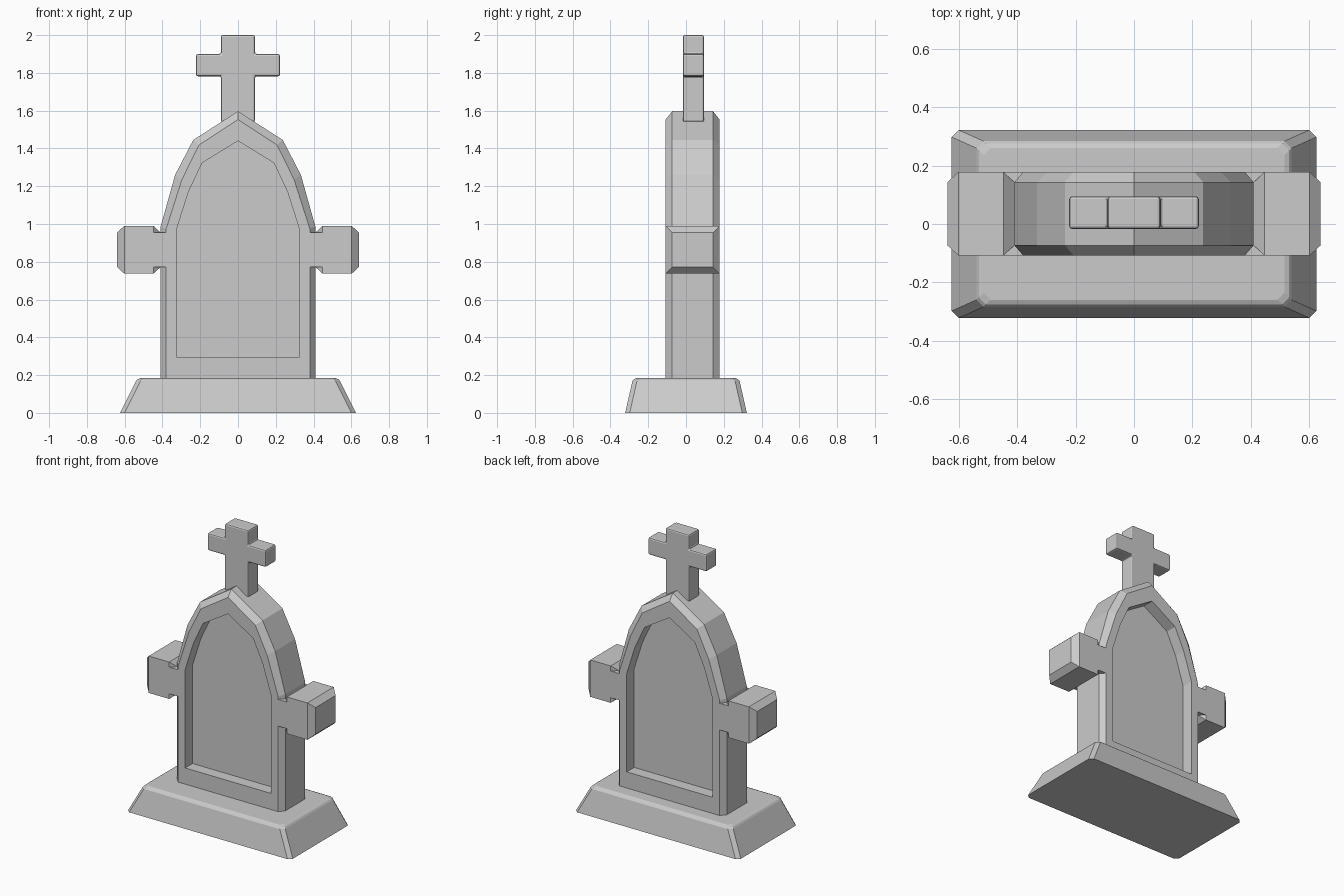
import bpy, bmesh

cube = bpy.data.objects.get("Cube")
if cube:
    bpy.data.objects.remove(cube, do_unlink=True)

stone = bpy.data.materials.new("grey stone")
stone.use_nodes = True
COLOUR = (0.6, 0.6, 0.6, 1)
stone.diffuse_color = COLOUR
stone.node_tree.nodes["Principled BSDF"].inputs["Base Color"].default_value = COLOUR

MID = 0.035      # depth centre of the upright stone
HALF = 0.143     # half its thickness
CUT = 0.035      # chamfer size


def loft(name, rings):
    """Skin equal-length rings of points and cap both ends."""
    bm = bmesh.new()
    loops = [[bm.verts.new(p) for p in ring] for ring in rings]
    n = len(loops[0])
    for a, b in zip(loops, loops[1:]):
        for i in range(n):
            j = (i + 1) % n
            bm.faces.new((a[i], a[j], b[j], b[i]))
    bm.faces.new(loops[0])
    bm.faces.new(loops[-1])
    bmesh.ops.recalc_face_normals(bm, faces=bm.faces)
    mesh = bpy.data.meshes.new(name)
    bm.to_mesh(mesh)
    bm.free()
    mesh.materials.append(stone)
    obj = bpy.data.objects.new(name, mesh)
    bpy.context.collection.objects.link(obj)
    return obj


def mirrored(half):
    """Complete a right-hand outline; the last point is on the centre line."""
    return half + [(-x, z) for x, z in half[-2::-1]]


def at_depth(outline, y):
    return [(x, y, z) for x, z in outline]


def cut_rect(a, b, c):
    """Rectangle of half sizes a, b with corners cut by c."""
    right = [(a - c, -b), (a, c - b), (a, b - c), (a - c, b)]
    return right + [(-x, -y) for x, y in right]


# Sloping plinth with trimmed corners and a narrow top bevel
levels = [(0.0, 0.625, 0.322), (0.168, 0.54, 0.284), (0.178, 0.532, 0.276),
          (0.185, 0.515, 0.26)]
loft("plinth", [[(x, y, z) for x, y in cut_rect(a, b, 0.024)]
                for z, a, b in levels])

# Pointed slab with chamfered rim and a sunken panel on both faces
rim = mirrored([(0.41, 0.17), (0.41, 0.985), (0.333, 1.26), (0.237, 1.445), (0, 1.597)])
face = mirrored([(0.38, 0.17), (0.38, 0.975), (0.297, 1.235), (0.207, 1.418), (0, 1.553)])
panel = mirrored([(0.325, 0.296), (0.325, 0.972), (0.262, 1.17), (0.19, 1.323), (0, 1.44)])
steps = [(panel, HALF - 0.08), (panel, HALF), (face, HALF), (rim, HALF - CUT)]
front = [at_depth(o, MID - d) for o, d in steps]
back = [at_depth(o, MID + d) for o, d in reversed(steps)]
loft("slab", front + back)

# Side arms, chamfered at both ends and joined by a short neck
LOW, HIGH = 0.737, 0.99


def arm_ring(x, inset):
    d, lo, hi = HALF - inset, LOW + inset, HIGH - inset
    return [(x, MID - d, lo), (x, MID + d, lo), (x, MID + d, hi), (x, MID - d, hi)]


def neck_ring(x):
    return [(x, MID + s * HALF, z) for s, z in
            ((-1, LOW + CUT), (1, LOW + CUT), (1, HIGH - CUT), (-1, HIGH - CUT))]


for side, s in (("left", 1), ("right", -1)):
    loft(side + "_arm", [arm_ring(s * x, inset) for x, inset in
                         ((0.41, CUT), (0.447, 0), (0.602, 0), (0.64, CUT))])
    loft(side + "_arm_neck", [neck_ring(s * 0.38), neck_ring(s * 0.447)])

# Small softened cross on top
W, REACH = 0.09, 0.222
half = [(W, 1.54), (W, 1.782), (REACH, 1.782), (REACH, 1.9), (W, 1.9), (W, 2.0)]
outline = half + [(-x, z) for x, z in reversed(half)]
cross = loft("top_cross", [at_depth(outline, -0.017), at_depth(outline, 0.095)])
bevel = cross.modifiers.new("soft edges", "BEVEL")
bevel.width = 0.01
bevel.segments = 2
bevel.limit_method = "ANGLE"
